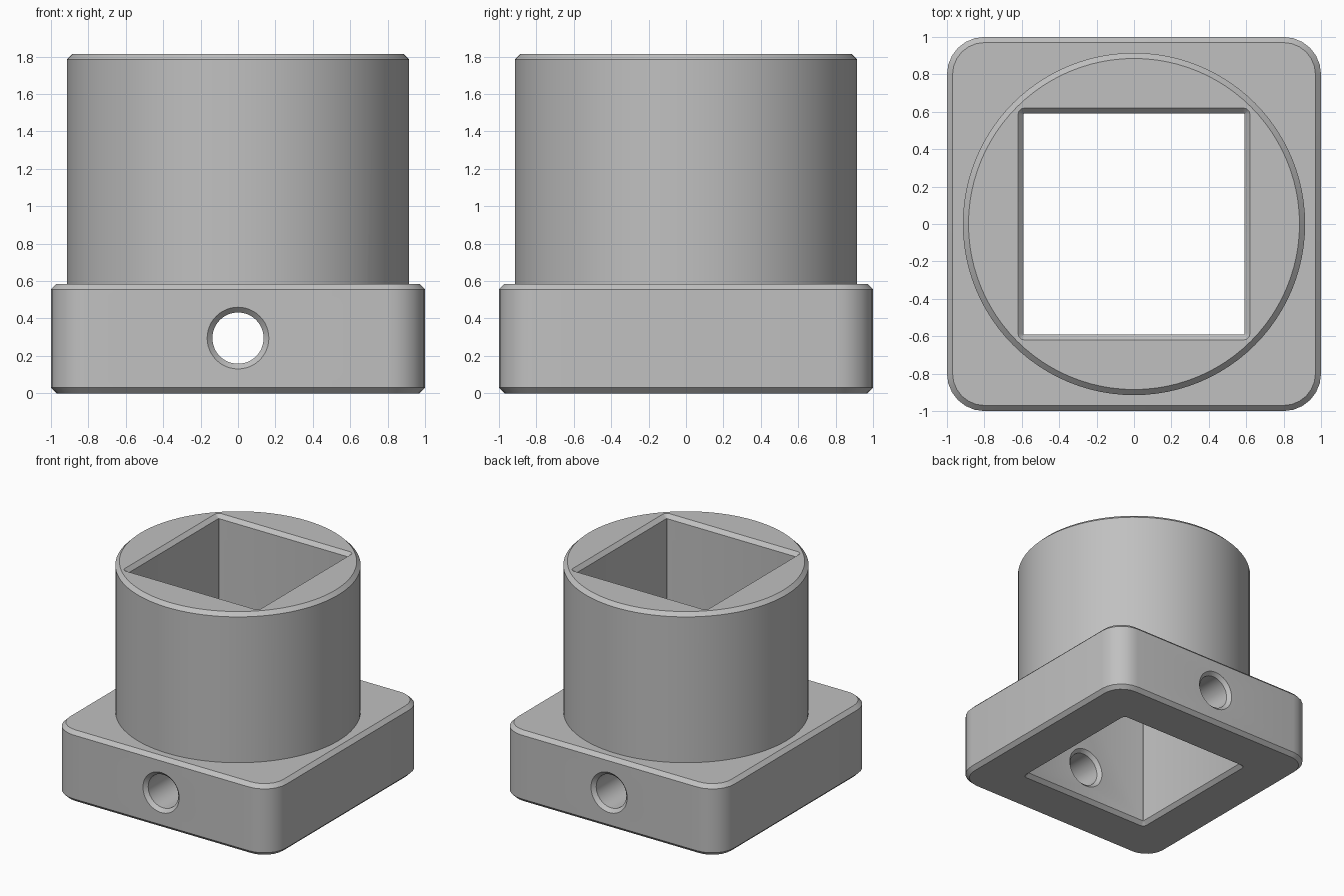
import bpy, bmesh, math
from mathutils import Matrix

if "Cube" in bpy.data.objects:
    bpy.data.objects.remove(bpy.data.objects["Cube"], do_unlink=True)

grey = bpy.data.materials.new("plain grey")
grey.use_nodes = True
grey.diffuse_color = (0.53, 0.53, 0.53, 1)
grey.node_tree.nodes["Principled BSDF"].inputs["Base Color"].default_value = (0.53, 0.53, 0.53, 1)

BEVEL = 0.03
BASE_TOP, TOP = 0.585, 1.815


def rounded_square(half, radius, steps=6):
    """Outline of a square with rounded corners."""
    points = []
    for corner in range(4):
        middle = math.radians(45 + 90 * corner)
        cx = math.copysign(half - radius, math.cos(middle))
        cy = math.copysign(half - radius, math.sin(middle))
        for i in range(steps + 1):
            a = math.radians(90 * corner + 90 * i / steps)
            points.append((cx + radius * math.cos(a), cy + radius * math.sin(a)))
    return points


def circle(radius, sides):
    return [(radius * math.cos(math.tau * i / sides), radius * math.sin(math.tau * i / sides))
            for i in range(sides)]


def loft(name, sections, turn=None):
    """Closed solid through (height, outline) sections."""
    bm = bmesh.new()
    rings = [[bm.verts.new((x, y, z)) for x, y in outline] for z, outline in sections]
    for low, high in zip(rings, rings[1:]):
        for i in range(len(low)):
            j = (i + 1) % len(low)
            bm.faces.new((low[i], low[j], high[j], high[i]))
    bm.faces.new(rings[0][::-1])
    bm.faces.new(rings[-1])
    if turn:
        bm.transform(turn)
    bmesh.ops.recalc_face_normals(bm, faces=bm.faces)
    mesh = bpy.data.meshes.new(name)
    bm.to_mesh(mesh)
    bm.free()
    mesh.materials.append(grey)
    obj = bpy.data.objects.new(name, mesh)
    bpy.context.collection.objects.link(obj)
    return obj


# Square flange with rounded corners and bevelled rims
wide, narrow = rounded_square(1, 0.2), rounded_square(1 - BEVEL, 0.2 - BEVEL)
body = loft("flanged_socket", [(0, narrow), (BEVEL, wide),
                               (BASE_TOP - BEVEL, wide), (BASE_TOP, narrow)])

# Round barrel
barrel = loft("barrel", [(0.3, circle(0.915, 96)), (TOP - BEVEL, circle(0.915, 96)),
                         (TOP, circle(0.915 - BEVEL, 96))])

# Square bore, flared at both ends
bore = rounded_square(0.59, 0.004, 3)
mouth = rounded_square(0.62, 0.034, 3)
flare = rounded_square(0.63, 0.044, 3)
bore_cutter = loft("square_bore_cutter", [(-0.01, flare), (0, mouth), (BEVEL, bore),
                                          (TOP - BEVEL, bore), (TOP, mouth), (TOP + 0.01, flare)])

# Cross hole, countersunk on both sides of each wall
half_hole = [(1.01, 0.175), (1, 0.165), (0.972, 0.137), (0.618, 0.137), (0.59, 0.165)]
profile = [(-y, r) for y, r in half_hole] + half_hole[::-1]
turn = Matrix.Translation((0, 0, 0.295)) @ Matrix.Rotation(math.radians(90), 4, "X")
hole_cutter = loft("cross_hole_cutter", [(y, circle(r, 48)) for y, r in profile], turn)

# Join and cut
for tool, operation in ((barrel, "UNION"), (bore_cutter, "DIFFERENCE"), (hole_cutter, "DIFFERENCE")):
    mod = body.modifiers.new(tool.name, "BOOLEAN")
    mod.object, mod.operation, mod.solver = tool, operation, "EXACT"

bpy.ops.object.select_all(action="DESELECT")
body.select_set(True)
bpy.context.view_layer.objects.active = body
for mod in list(body.modifiers):
    bpy.ops.object.modifier_apply(modifier=mod.name)
for tool in (barrel, bore_cutter, hole_cutter):
    bpy.data.objects.remove(tool, do_unlink=True)
bpy.ops.object.shade_smooth_by_angle(angle=math.radians(30))
